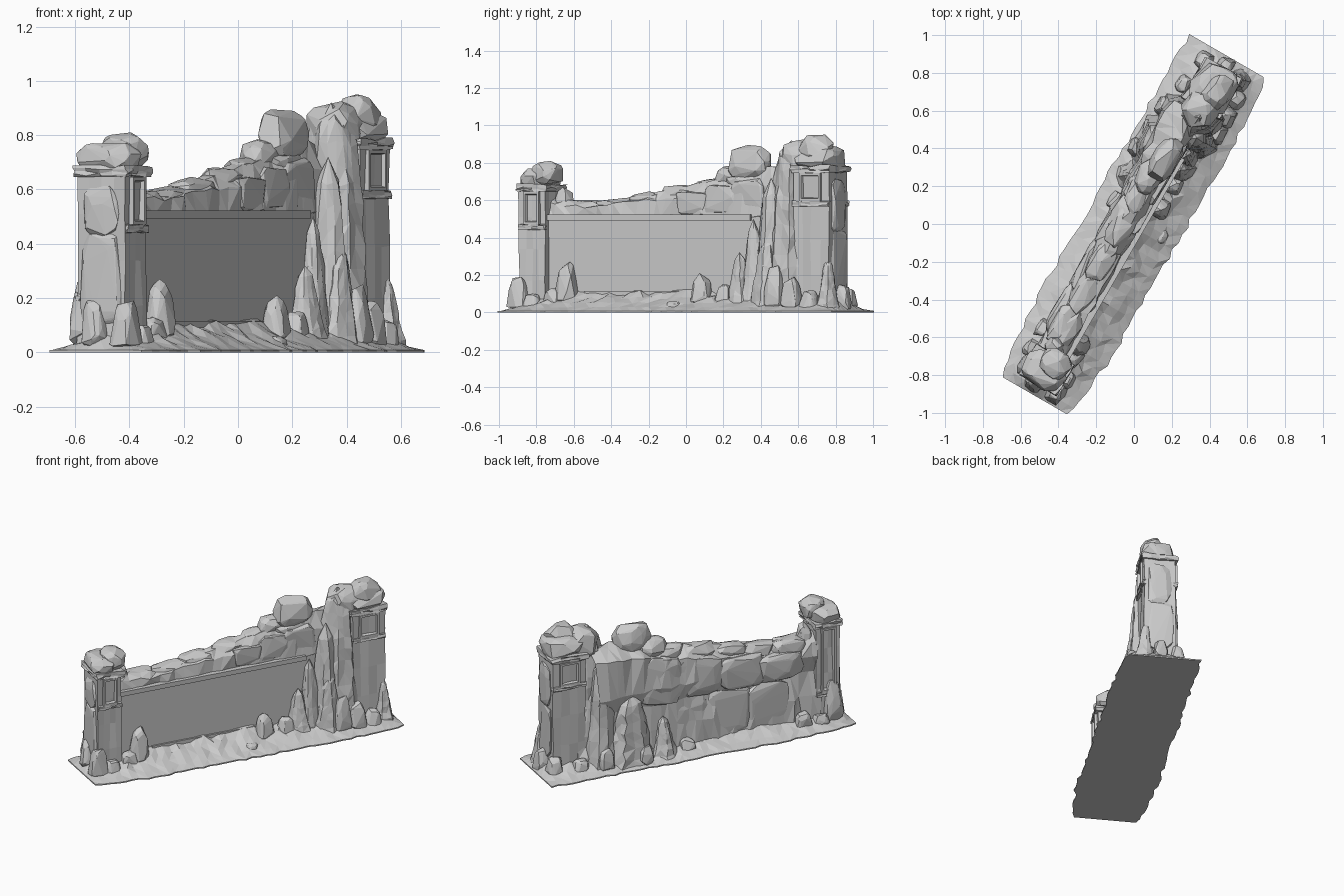
import bpy, bmesh, math, random
from mathutils import Vector

random.seed(11)
vary = random.uniform
if "Cube" in bpy.data.objects:
    bpy.data.objects.remove(bpy.data.objects["Cube"])

stone = bpy.data.materials.new("pale_grey_stone")
stone.use_nodes = True
grey = (0.6, 0.6, 0.6, 1)
stone.diffuse_color = grey
stone.node_tree.nodes["Principled BSDF"].inputs["Base Color"].default_value = grey
cosine, sine = math.cos(math.radians(60)), math.sin(math.radians(60))


def at(u, v, z):
    """u runs along the wall, v points out of its decorated face."""
    return Vector((cosine * u + sine * v, sine * u - cosine * v, z))


def finish(name, bm):
    bmesh.ops.recalc_face_normals(bm, faces=bm.faces)
    mesh = bpy.data.meshes.new(name)
    bm.to_mesh(mesh)
    bm.free()
    mesh.materials.append(stone)
    ob = bpy.data.objects.new(name, mesh)
    bpy.context.collection.objects.link(ob)


def rock(name, u, v, z0, z1, a, b, n=40, taper=0.0, box=0.6):
    """Chiselled stone: hull of scattered points on a rounded box."""
    points = []
    for _ in range(n):
        d = Vector([random.gauss(0, 1) for _ in range(3)]).normalized()
        points.append([math.copysign(abs(c) ** box, c) * vary(0.86, 1.04) for c in d])
    low = [min(axis) for axis in zip(*points)]
    high = [max(axis) for axis in zip(*points)]
    bm = bmesh.new()
    for p in points:
        x, y, t = [(c - lo) / (hi - lo) for c, lo, hi in zip(p, low, high)]
        k = 1 - taper * t
        bm.verts.new(at(u + (2 * x - 1) * a * k, v + (2 * y - 1) * b * k, z0 + t * (z1 - z0)))
    hull = bmesh.ops.convex_hull(bm, input=bm.verts)
    loose = [g for g in hull["geom_interior"] if isinstance(g, bmesh.types.BMVert)]
    bmesh.ops.delete(bm, geom=loose, context="VERTS")
    finish(name, bm)


def lattice(bm, rows):
    """Faceted sheet with the diagonals turned at random."""
    grid = [[bm.verts.new(at(*p)) for p in row] for row in rows]
    for r, s in zip(grid, grid[1:]):
        for i in range(len(r) - 1):
            q = [r[i], r[i + 1], s[i + 1], s[i]]
            if random.random() < 0.5:
                q = q[1:] + q[:1]
            bm.faces.new((q[0], q[1], q[2]))
            bm.faces.new((q[0], q[2], q[3]))


def crag(name, u, v, height, a, b, taper=0.2, flare=0.4, sides=12, levels=8):
    """Fluted outcrop: noisy rings that flare at the foot and round off on top."""
    lobes = [vary(0.85, 1.12) for _ in range(sides)]
    rows = []
    for level in range(levels + 1):
        t = level / levels
        k = 1 - taper * t + flare * (1 - t) ** 3
        k *= math.sqrt(max(0, 1 - t ** 8))
        ring = []
        for i in range(sides):
            angle = math.tau * (i + 0.15 * vary(-1, 1)) / sides
            r = k * lobes[i] * vary(0.92, 1.08)
            lift = vary(-0.2, 0.2) / levels if 0 < level < levels else 0
            ring.append((u + a * r * math.cos(angle), v + b * r * math.sin(angle),
                         0.008 + (height - 0.008) * (t + lift)))
        rows.append(ring + ring[:1])
    bm = bmesh.new()
    lattice(bm, rows)
    bmesh.ops.remove_doubles(bm, verts=bm.verts, dist=0.0001)
    finish(name, bm)


def block(name, u, v, z0, z1, a, b, rough=0.0, panel=0):
    """Squared stone; panel = 1 or -1 sinks a framed panel into that v side."""
    bm = bmesh.new()
    bmesh.ops.create_cube(bm, size=2)
    if rough:
        bmesh.ops.subdivide_edges(bm, edges=bm.edges, cuts=3, use_grid_fill=True)
    for w in bm.verts:
        x, y, t = w.co
        w.co = (u + a * x, v + b * y, z0 + (z1 - z0) * (t + 1) / 2)
        w.co += Vector([vary(-rough, rough) for _ in range(3)])
        w.co.z = max(w.co.z, z0)
    if panel:
        bm.normal_update()
        face = max(bm.faces, key=lambda f: f.normal.y * panel)
        for rim, depth in ((0.018, 0), (0.01, 0.025)):
            bmesh.ops.inset_region(bm, faces=[face], thickness=rim)
            bmesh.ops.translate(bm, verts=face.verts, vec=(0, -panel * depth, 0))
    for w in bm.verts:
        w.co = at(*w.co)
    finish(name, bm)


def crest(u):
    """Height of the ridge: dips beside the low tower, climbs to the tall one."""
    return 0.585 + 0.19 * min(1, max(0, u + 0.5)) + 0.4 * max(0, -0.52 - u) ** 2


def tower(label, u, v, a, b, top, sills):
    """Squared tower with a worn cornice and a framed niche on each broad side."""
    block(f"{label}_body", u, v, 0.005, top, a, b, rough=0.005)
    block(f"{label}_cornice", u, v, top - 0.03, top + 0.01, a + 0.012, b + 0.012, rough=0.007)
    for side, sill in sills.items():
        face = v + side * b
        where = "front" if side > 0 else "back"
        block(f"{label}_{where}_niche", u, face, sill, top - 0.03, a * 0.6, 0.017, panel=side)
        block(f"{label}_{where}_sill", u, face, sill - 0.03, sill, a, 0.012, rough=0.004)
    # Weathered slabs on the narrow outer end
    out = math.copysign(a, u)
    rock(f"{label}_end_slab", u + out, v, 0.1, 0.44, 0.016, b * 0.85, box=0.4)
    rock(f"{label}_end_upper_slab", u + out, v, 0.42, top - 0.06, 0.02, b * 0.75)


# Ragged ground, rising toward the wall
rows, long, wide = [], 44, 10
for i in range(long + 1):
    u = -1.05 + 2.067 * i / long
    row = []
    for j in range(wide + 1):
        t = 2 * j / wide - 1
        end = i in (0, long)
        reach = 0.25 - (0 if t < 0 < u else 0.04 * abs(u) ** 6)
        wobble = 0 if end else vary(-0.012, 0.012)
        rise = 0.13 * (1 - abs(t)) ** 1.2 * (1 - abs(u / 1.06) ** 8) * vary(0.8, 1.1)
        row.append((u, t * reach + wobble, 0.008 if end or j in (0, wide) else 0.01 + rise))
    rows.append(row)
bm = bmesh.new()
lattice(bm, rows)
rim = [e for e in bm.edges if e.is_boundary]
skirt = bmesh.ops.extrude_edge_only(bm, edges=rim)["geom"]
for g in skirt:
    if isinstance(g, bmesh.types.BMVert):
        g.co.z = 0
bmesh.ops.contextual_create(bm, geom=[g for g in skirt if isinstance(g, bmesh.types.BMEdge)])
finish("ground", bm)

# Straight wall with its long coping ledge
block("wall_core", -0.1, -0.02, 0.005, 0.52, 0.75, 0.063)
block("coping_ledge", -0.2, 0.02, 0.492, 0.522, 0.63, 0.042)
block("wall_footing", -0.25, 0.03, 0.005, 0.115, 0.35, 0.024)

# Craggy ridge over and behind the wall
rows = []
for i in range(26):
    u = -0.84 + 0.06 * i
    top = crest(u) - 0.005
    fat = 0.11 + 0.04 * max(0, u + 0.4)
    section = [(0, 0.45), (0.035, 0.515), (0.03, 0.2 + top * 0.63), (-0.01, top),
               (-0.06, top), (-fat, top - 0.06), (-fat - 0.02, 0.47),
               (0.02 - fat, 0.36), (-fat, 0.2), (-fat - 0.01, 0.02)]
    rows.append([(u + vary(-0.02, 0.02), v + vary(-0.012, 0.012), z + vary(-0.012, 0.012))
                 for v, z in section])
bm = bmesh.new()
lattice(bm, rows)
finish("ridge", bm)
for k in range(6):
    u = -0.64 + 0.2 * k
    rock(f"crest_stone_{k}", u, vary(-0.06, -0.03), crest(u) - 0.1,
         crest(u) + vary(0, 0.02), 0.13, 0.065, n=50, box=0.8)
for k in range(4):
    u = -0.58 + 0.27 * k
    rock(f"back_upper_slab_{k}", u, -0.1, 0.35, crest(u) - 0.05, 0.16, 0.05, n=50, box=0.5)
    rock(f"back_lower_slab_{k}", u + 0.08, -0.09, 0.04, 0.36, 0.15, 0.035, n=50, box=0.45)
for k in range(3):
    u = 0.06 + 0.17 * k
    rock(f"front_upper_slab_{k}", u, 0, 0.52, crest(u) - 0.04, 0.11, 0.043, box=0.4)
rock("crest_boulder", 0.38, -0.03, 0.69, 0.895, 0.125, 0.07, n=60, box=0.85)
rock("crest_boulder_small", 0.26, -0.06, 0.66, 0.785, 0.1, 0.07, n=50, box=0.8)

# Low tower with its rocky crown
tower("low_tower", -0.9, -0.015, 0.08, 0.1, 0.675, {1: 0.47, -1: 0.22})
rock("low_tower_cap", -0.905, -0.02, 0.65, 0.77, 0.1, 0.122, n=60, box=0.65)
rock("low_tower_peak", -0.85, 0.01, 0.68, 0.81, 0.075, 0.085, n=50, box=0.7)
rock("low_tower_shoulder", -0.77, -0.04, 0.42, 0.67, 0.07, 0.07, taper=0.4)

# Tall tower with its rocky crown
tower("tall_tower", 0.83, 0, 0.11, 0.1, 0.775, {1: 0.595, -1: 0.595})
rock("tall_tower_cap", 0.83, 0, 0.76, 0.89, 0.13, 0.12, n=70, box=0.65)
rock("tall_tower_peak", 0.83, 0.03, 0.78, 0.95, 0.11, 0.085, n=50, taper=0.2, box=0.75)

# Fluted outcrop fused to the tall tower, with spires at its feet
crag("outcrop", 0.66, 0.015, 0.92, 0.12, 0.115, flare=0.35, sides=16, levels=12)
crag("outcrop_back", 0.61, -0.09, 0.74, 0.1, 0.08, taper=0.3)
crag("outcrop_front", 0.56, 0.06, 0.72, 0.08, 0.07, taper=0.3)
rock("outcrop_crown", 0.7, 0, 0.7, 0.925, 0.11, 0.1, n=60, box=0.75)
crag("front_spire", 0.45, 0.06, 0.5, 0.065, 0.055, taper=0.55)
crag("front_spire_low", 0.37, 0.07, 0.32, 0.07, 0.06, taper=0.55)
crag("front_spire_side", 0.56, 0.11, 0.4, 0.07, 0.055, taper=0.5)
crag("end_spire", 0.93, 0.09, 0.29, 0.05, 0.055, taper=0.55)
crag("back_slab", 0.44, -0.14, 0.47, 0.12, 0.07, taper=0.35)
crag("back_spire", 0.22, -0.14, 0.28, 0.075, 0.06, taper=0.6)

# Fallen stones (u, v, height); taller ones are broader and sharper
stones = [
    (0.63, 0.14, 0.25), (0.28, 0.08, 0.15), (0.73, 0.14, 0.19), (0.84, 0.14, 0.12),
    (0.96, 0, 0.15), (0.93, -0.11, 0.13), (0.14, 0.08, 0.21), (0.01, 0.15, 0.06),
    (-0.7, 0.07, 0.27), (-0.77, 0.08, 0.13), (-0.93, -0.11, 0.29), (-0.98, -0.04, 0.2),
    (-0.98, 0.09, 0.19), (-0.89, 0.1, 0.1), (-0.72, -0.14, 0.12), (-0.84, -0.14, 0.09),
    (0.36, -0.19, 0.13), (0.62, -0.17, 0.16), (0.77, -0.14, 0.1), (0.06, -0.14, 0.1),
]
for k, (u, v, height) in enumerate(stones):
    size = 0.05 + 0.09 * height
    rock(f"fallen_stone_{k}", u, v, 0.006, height, size, size * 0.85, n=44,
         taper=0.25 + height)
